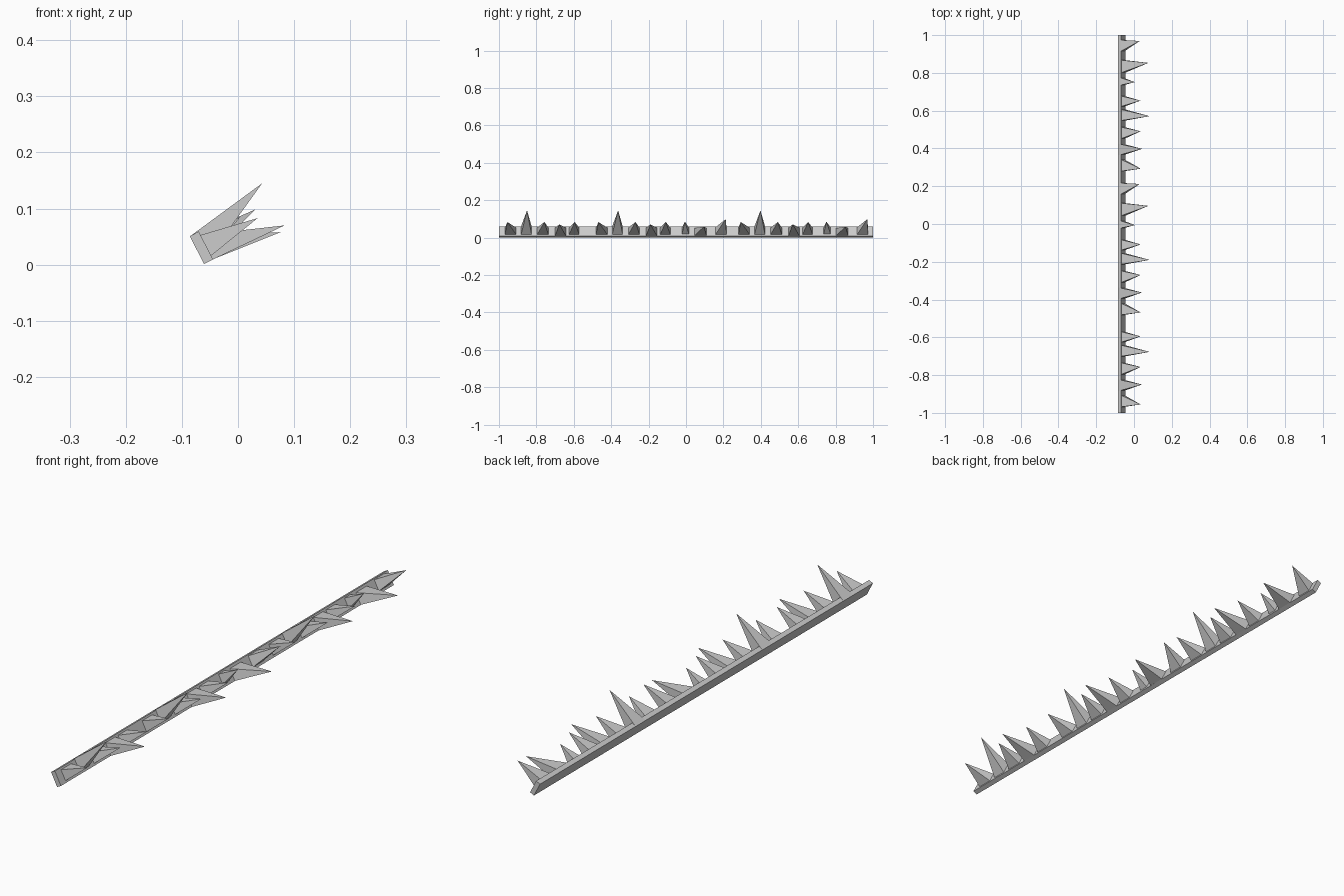
import bpy, bmesh
from mathutils import Vector

if "Cube" in bpy.data.objects:
    bpy.data.objects.remove(bpy.data.objects["Cube"])

# tilted bar frame: u runs down the bar width, n points out of its face
U = Vector((0.455, 0, -0.89))
N = Vector((0.89, 0, 0.455))
TOP = Vector((-0.086, 0, 0.051))      # upper back edge
WIDTH, THICK = 0.056, 0.018


def point(u, n, y):
    return TOP + U * u + N * n + Vector((0, y, 0))


def make_object(name, verts, faces):
    bm = bmesh.new()
    vs = [bm.verts.new(v) for v in verts]
    for f in faces:
        bm.faces.new([vs[i] for i in f])
    bmesh.ops.recalc_face_normals(bm, faces=bm.faces)
    me = bpy.data.meshes.new(name)
    bm.to_mesh(me)
    bm.free()
    ob = bpy.data.objects.new(name, me)
    bpy.context.collection.objects.link(ob)
    return ob


# backing bar
section = [(0, 0), (WIDTH, 0), (WIDTH, THICK), (0, THICK)]
make_object("bar", [point(u, n, y) for y in (-1, 1) for u, n in section],
            [(0, 1, 2, 3), (4, 5, 6, 7)] +
            [(i, (i + 1) % 4, (i + 1) % 4 + 4, i + 4) for i in range(4)])


# four-sided spike rooted in the bar
def spike(name, y0, y1, tip, inset):
    a, b = inset, WIDTH - inset
    base = [point(a, 0.001, y0), point(b, 0.001, y0),
            point(b, 0.001, y1), point(a, 0.001, y1)]
    make_object(name, base + [Vector(tip)],
                [(0, 1, 2, 3)] + [(i, (i + 1) % 4, 4) for i in range(4)])


# repeating groups: base start y, base end y, tip x, tip y, tip z, inset
five = [(-0.970, -0.900, 0.035, -0.955, 0.083, 0.004),
        (-0.885, -0.823, 0.043, -0.850, 0.145, 0.0005),
        (-0.802, -0.732, 0.035, -0.757, 0.083, 0.004),
        (-0.703, -0.638, 0.083, -0.677, 0.070, 0.0005),
        (-0.630, -0.567, 0.035, -0.595, 0.083, 0.004)]
three = [(-0.024, 0.020, 0.004, -0.006, 0.085, 0.004),
         (0.038, 0.112, 0.076, 0.096, 0.058, 0.002),
         (0.150, 0.217, 0.030, 0.212, 0.098, 0.003)]

for group, shifts in ((five, (0, 0.487, 1.248)), (three, (0, 0.757))):
    for s in shifts:
        for y0, y1, tx, ty, tz, inset in group:
            spike("spike", y0 + s, y1 + s, (tx, ty + s, tz), inset)
